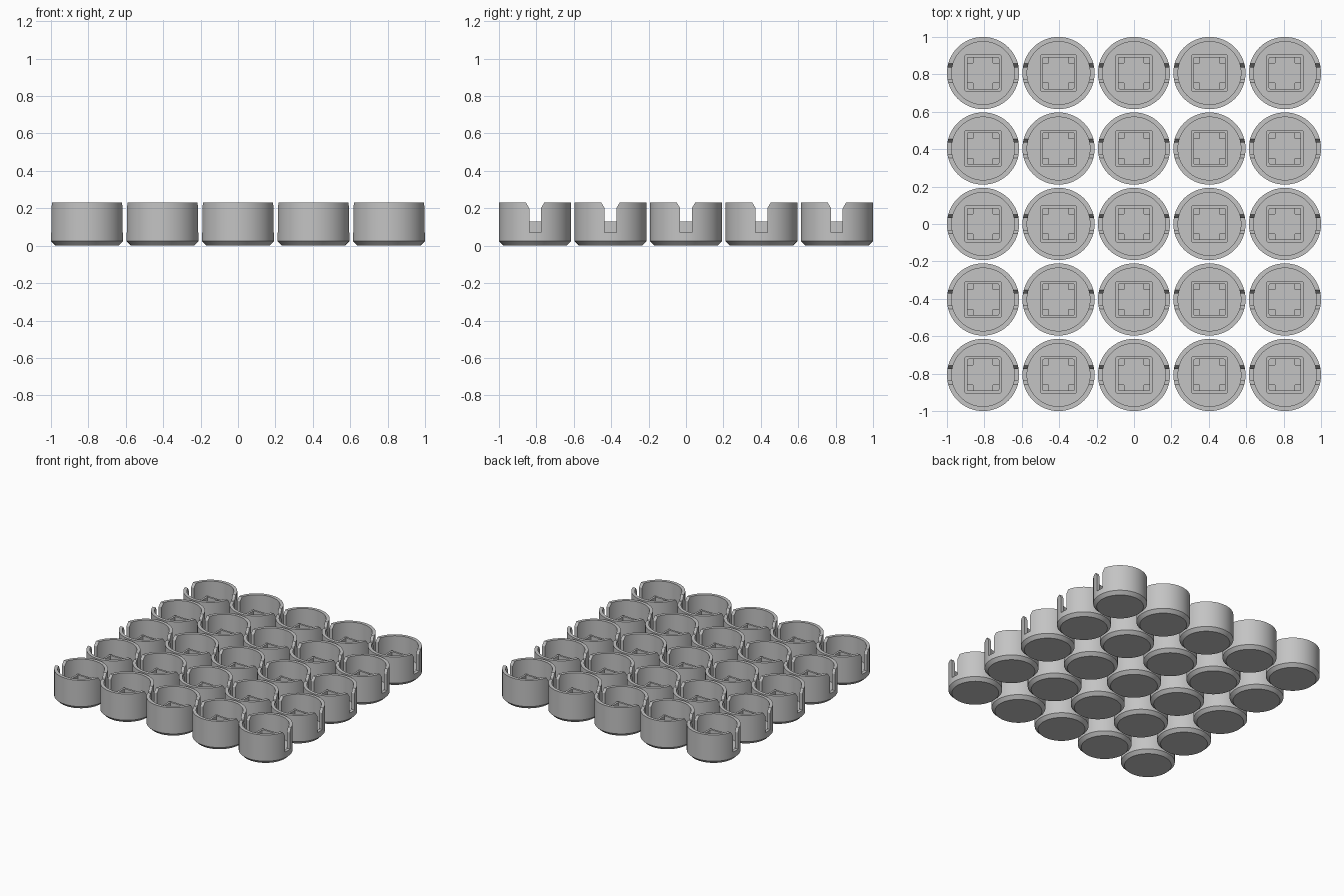
import bpy, bmesh, math

if "Cube" in bpy.data.objects:
    bpy.data.objects.remove(bpy.data.objects["Cube"])

R, PITCH, H = 0.193, 0.4035, 0.232
FLOOR, INSERT_TOP, LEDGE_TOP = 0.06, 0.13, 0.10

grey = bpy.data.materials.new("plain grey")
grey.diffuse_color = (0.55, 0.55, 0.55, 1)
grey.use_nodes = True
grey.node_tree.nodes["Principled BSDF"].inputs["Base Color"].default_value = grey.diffuse_color


def make_object(name, bm):
    bmesh.ops.recalc_face_normals(bm, faces=bm.faces)
    me = bpy.data.meshes.new(name)
    bm.to_mesh(me)
    bm.free()
    me.materials.append(grey)
    ob = bpy.data.objects.new(name, me)
    bpy.context.collection.objects.link(ob)
    return ob


def cup_shell():
    # lathe: chamfered foot, straight wall, open bowl
    profile = [(R - 0.025, 0), (R, 0.025), (R, H), (R - 0.025, H), (R - 0.025, FLOOR)]
    n = 72
    bm = bmesh.new()
    rings = [[bm.verts.new((r * math.cos(2 * math.pi * i / n),
                            r * math.sin(2 * math.pi * i / n), z)) for i in range(n)]
             for r, z in profile]
    for a, b in zip(rings, rings[1:]):
        for i in range(n):
            j = (i + 1) % n
            bm.faces.new((a[i], a[j], b[j], b[i]))
    bm.faces.new(rings[0])
    bm.faces.new(rings[-1])
    return make_object("cup", bm)


def slot_cutter():
    # notch with flared mouth, running along x through both walls
    half = [(0.031, 0.07), (0.031, 0.20), (0.05, H), (0.05, H + 0.05)]
    outline = half + [(-y, z) for y, z in reversed(half)]
    bm = bmesh.new()
    face = bm.faces.new([bm.verts.new((-0.25, y, z)) for y, z in outline])
    ext = bmesh.ops.extrude_face_region(bm, geom=[face])
    bmesh.ops.translate(bm, vec=(0.5, 0, 0),
                        verts=[v for v in ext["geom"] if isinstance(v, bmesh.types.BMVert)])
    return make_object("slot_cutter", bm)


def rounded_square(half, r, steps=4):
    pts = []
    for k, (sx, sy) in enumerate([(1, 1), (-1, 1), (-1, -1), (1, -1)]):
        for i in range(steps + 1):
            a = math.pi / 2 * (k + i / steps)
            pts.append((sx * (half - r) + r * math.cos(a), sy * (half - r) + r * math.sin(a)))
    return pts


def square_insert():
    # raised square rim around a pocket, with a small ledge in each corner
    bm = bmesh.new()
    outer, inner = rounded_square(0.1, 0.014), rounded_square(0.084, 0.006)
    loops = [[bm.verts.new((x, y, z)) for x, y in pts]
             for pts, z in ((outer, FLOOR - 0.01), (outer, INSERT_TOP),
                            (inner, INSERT_TOP), (inner, FLOOR - 0.01))]
    n = len(outer)
    for k in range(4):
        a, b = loops[k], loops[(k + 1) % 4]
        for i in range(n):
            j = (i + 1) % n
            bm.faces.new((a[i], a[j], b[j], b[i]))
    for sx in (-1, 1):
        for sy in (-1, 1):
            box = bmesh.ops.create_cube(bm, size=1)["verts"]
            bmesh.ops.scale(bm, vec=(0.036, 0.036, LEDGE_TOP - FLOOR + 0.01), verts=box)
            bmesh.ops.translate(bm, verts=box,
                                vec=(sx * 0.068, sy * 0.068, (LEDGE_TOP + FLOOR - 0.01) / 2))
            # soften the free corner of the ledge
            edge = [e for e in {e for v in box for e in v.link_edges}
                    if all(abs(v.co.x) < 0.06 and abs(v.co.y) < 0.06 for v in e.verts)]
            bmesh.ops.bevel(bm, geom=edge, offset=0.008, segments=3, profile=0.5,
                            affect='EDGES')
    return make_object("square_insert", bm)


def smooth(ob):
    bpy.ops.object.select_all(action='DESELECT')
    ob.select_set(True)
    bpy.context.view_layer.objects.active = ob
    bpy.ops.object.shade_smooth_by_angle(angle=math.radians(30))


# one cup with its side slots cut
cup, cutter = cup_shell(), slot_cutter()
mod = cup.modifiers.new("slots", 'BOOLEAN')
mod.object, mod.operation, mod.solver = cutter, 'DIFFERENCE', 'EXACT'
bpy.context.view_layer.objects.active = cup
bpy.ops.object.modifier_apply(modifier=mod.name)
bpy.data.objects.remove(cutter)
insert = square_insert()
smooth(cup)
smooth(insert)

# five by five array of cups
for i in range(5):
    for j in range(5):
        for part in (cup, insert):
            ob = part
            if (i, j) != (0, 0):
                ob = part.copy()
                bpy.context.collection.objects.link(ob)
            ob.location = ((i - 2) * PITCH, (j - 2) * PITCH, 0)
